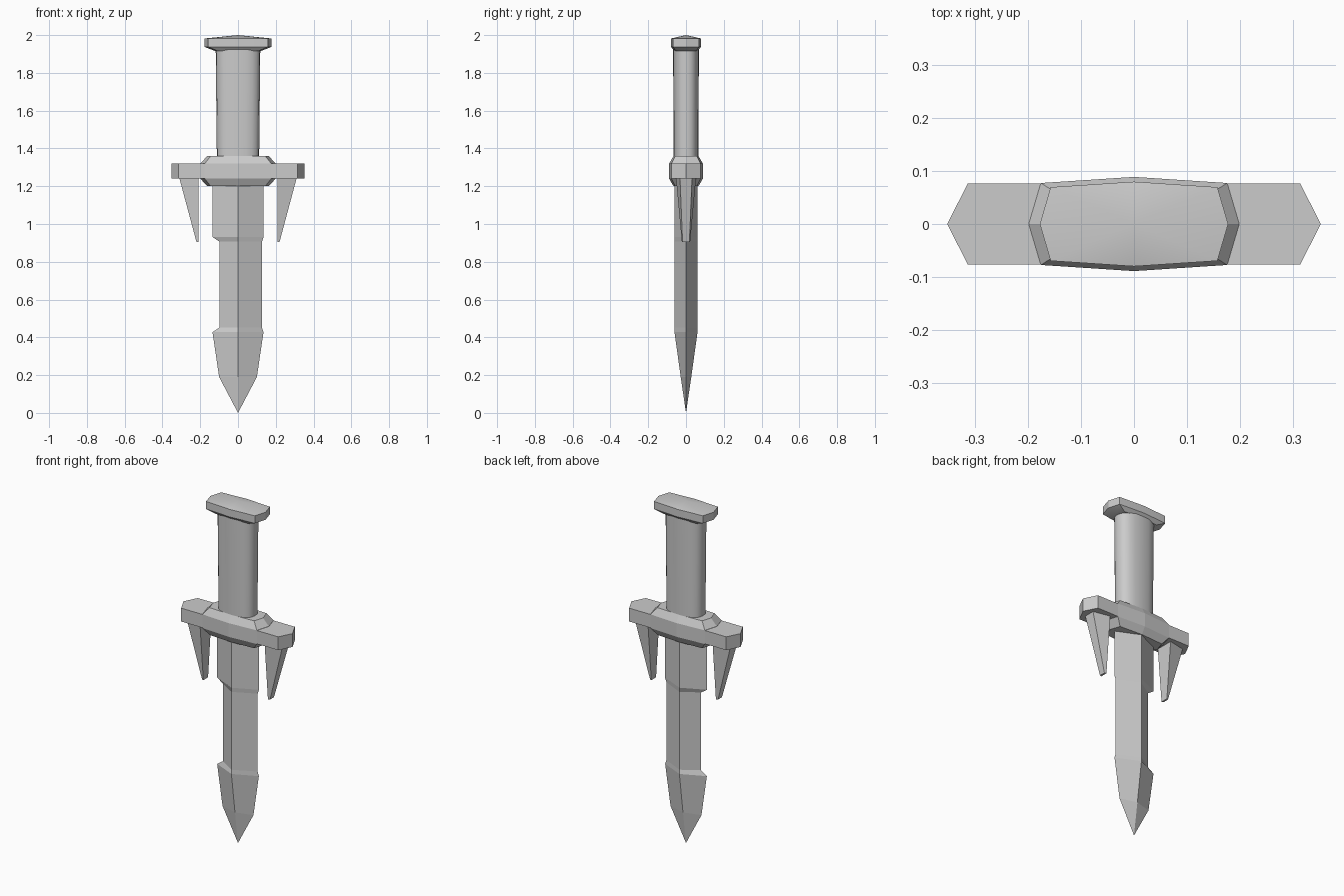
import bpy, bmesh
from math import sin, cos, tau, radians, copysign

if "Cube" in bpy.data.objects:
    bpy.data.objects.remove(bpy.data.objects["Cube"])


def loft(name, rings, tip=None, top=None, smooth=False):
    """Skin a stack of equal-length rings of 3D points, with optional end apexes."""
    bm = bmesh.new()
    loops = [[bm.verts.new(p) for p in ring] for ring in rings]
    n = len(loops[0])
    for a, b in zip(loops, loops[1:]):
        for i in range(n):
            j = (i + 1) % n
            bm.faces.new((a[i], a[j], b[j], b[i]))
    for loop, apex in ((loops[0], tip), (loops[-1], top)):
        if apex:
            v = bm.verts.new(apex)
            for i in range(n):
                bm.faces.new((loop[i], loop[(i + 1) % n], v))
        else:
            bm.faces.new(loop)
    bmesh.ops.recalc_face_normals(bm, faces=bm.faces)
    mesh = bpy.data.meshes.new(name)
    bm.to_mesh(mesh)
    bm.free()
    obj = bpy.data.objects.new(name, mesh)
    bpy.context.collection.objects.link(obj)
    if smooth:
        bpy.ops.object.select_all(action='DESELECT')
        obj.select_set(True)
        bpy.context.view_layer.objects.active = obj
        bpy.ops.object.shade_smooth_by_angle(angle=radians(30))
    return obj


def octagon(x, y, z):
    """Long, slightly bowed eight-point outline of half-size x by y."""
    cx, cy = x * 0.885, y * 0.87
    return [(x, 0, z), (cx, cy, z), (0, y, z), (-cx, cy, z),
            (-x, 0, z), (-cx, -cy, z), (0, -y, z), (cx, -cy, z)]


def oval(x, y, z, n=20, e=0.8):
    """Slightly squared oval."""
    def p(v):
        return copysign(abs(v) ** e, v)
    return [(x * p(cos(tau * i / n)), y * p(sin(tau * i / n)), z) for i in range(n)]


def diamond(left, right, y, z):
    return [(right, 0, z), (0, y, z), (left, 0, z), (0, -y, z)]


# Blade: diamond section, notched deeper on the left edge
loft("blade", [
    diamond(-0.10, 0.10, 0.028, 0.19),
    diamond(-0.135, 0.135, 0.061, 0.427),
    diamond(-0.098, 0.127, 0.061, 0.452),
    diamond(-0.098, 0.127, 0.061, 0.907),
    diamond(-0.136, 0.136, 0.062, 0.932),
    diamond(-0.136, 0.136, 0.062, 1.22),
], tip=(0, 0, 0))

# Guard: chamfered centre block and a pointed crossbar
loft("guard_block", [octagon(x, y, z) for x, y, z in (
    (0.163, 0.066, 1.20), (0.199, 0.089, 1.24),
    (0.199, 0.089, 1.32), (0.163, 0.066, 1.36))])
bar = [(0.353, 0), (0.314, 0.077), (-0.314, 0.077),
       (-0.353, 0), (-0.314, -0.077), (0.314, -0.077)]
loft("crossbar", [[(x, y, z) for x, y in bar] for z in (1.241, 1.319)])

# Prongs under each end of the crossbar
for side, label in ((1, "right"), (-1, "left")):
    loft(label + "_prong", [
        [(side * xi, -yi, z), (side * xo, -yo, z), (side * xo, yo, z), (side * xi, yi, z)]
        for xi, yi, xo, yo, z in ((0.209, 0.022, 0.22, 0.018, 0.905),
                                  (0.209, 0.053, 0.311, 0.032, 1.245))])

# Grip
loft("grip", [oval(0.112, 0.066, 1.35), oval(0.118, 0.068, 1.925)], smooth=True)

# Pommel: flared underside, low domed top
loft("pommel", [octagon(0.125, 0.062, 1.917), octagon(0.178, 0.08, 1.938),
                octagon(0.178, 0.08, 1.982)], top=(0, 0, 2.0), smooth=True)
